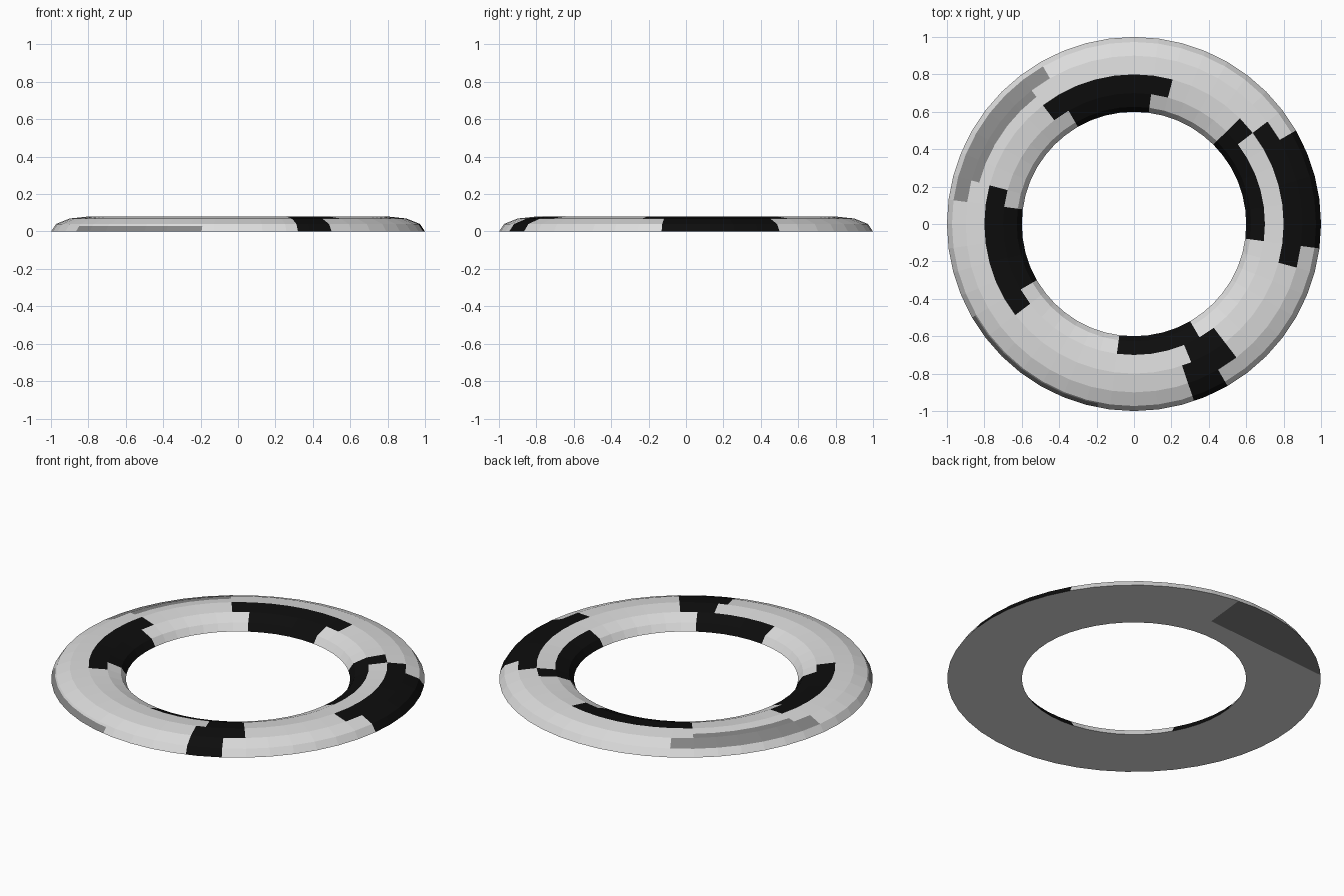
import bpy, bmesh, math
from mathutils import Vector

if "Cube" in bpy.data.objects:
    bpy.data.objects.remove(bpy.data.objects["Cube"])

SIDES, SUB = 48, 4          # facets round the ring, colour cuts per facet
STEP = 360 / SIDES


def material(name, v):
    m = bpy.data.materials.new(name)
    m.diffuse_color = (v, v, v, 1)
    m.use_nodes = True
    m.node_tree.nodes["Principled BSDF"].inputs["Base Color"].default_value = m.diffuse_color
    return m


# Half-round flattened profile, inner edge to outer edge, with its band number
def arc(deg):
    a = math.radians(deg)
    return (0.8 - 0.2 * math.cos(a), 0.08 * math.sin(a))


def mix(p, q, t):
    return tuple(a + (b - a) * t for a, b in zip(p, q))


base = [arc(30 * i) for i in range(7)]
profile = base[:4] + [mix(base[3], base[4], 0.57), base[4], base[5],
                      mix(base[5], base[6], 0.25), base[6]]
band_names = ["in0", "in1", "in2", "top_a", "top_b", "out4", "rim_a", "rim_b"]

# Painted patches: bands, start angle, end angle
INNER, SHOULDER, OUTER = ("in0", "in1"), ("top_a", "top_b"), ("out4", "rim_a", "rim_b")
BLACK = [
    (("in2",), 75, 127.5), (INNER, 82.5, 120),
    (("in2",), 165, 217.5), (INNER, 172.5, 210),
    (INNER, -7.5, 45), (("in2",), 37.5, 45),
    (SHOULDER, -15, 37.5), (OUTER, -7.5, 30),
    (INNER, 262.5, 300), (("in2",), 292.5, 307.5),
    (SHOULDER, 288.75, 307.5), (OUTER, 288.75, 300),
]
GREY = [(("top_b",), 127.5, 165), (("out4",), 120, 172.5), (("rim_b",), 210, 258.75)]


def painted(patches, band, ang):
    return any(band in b and (ang - s) % 360 < e - s for b, s, e in patches)


def ring_dir(k):
    # unit direction on the chord of a 48-sided ring
    i, j = divmod(k, SUB)
    a, b = math.radians(i * STEP), math.radians((i + 1) * STEP)
    t = j / SUB
    return (math.cos(a) * (1 - t) + math.cos(b) * t,
            math.sin(a) * (1 - t) + math.sin(b) * t)


bm = bmesh.new()
N = SIDES * SUB
grid = []
for k in range(N):
    dx, dy = ring_dir(k)
    grid.append([bm.verts.new((r * dx, r * dy, z)) for r, z in profile])

# Upper surface
for k in range(N):
    a, b = grid[k], grid[(k + 1) % N]
    ang = (k + 0.5) * STEP / SUB
    for i, band in enumerate(band_names):
        f = bm.faces.new((a[i], a[i + 1], b[i + 1], b[i]))
        f.material_index = (1 if painted(BLACK, band, ang)
                            else 2 if painted(GREY, band, ang) else 0)

# Flat underside, cut along a straight grey wedge
under = [bm.faces.new((grid[k][-1], grid[k][0], grid[(k + 1) % N][0], grid[(k + 1) % N][-1]))
         for k in range(N)]
corner = Vector((0.077, 0.736, 0))
end = Vector((-0.743, 0.669, 0))
n1 = Vector((end.y - corner.y, corner.x - end.x, 0)).normalized()   # outward of the chord
a = math.radians(84)
n2 = Vector((-math.sin(a), math.cos(a), 0))                         # past the radial edge
for n in (n1, n2):
    faces = [f for f in bm.faces if all(abs(v.co.z) < 1e-5 for v in f.verts)]
    geom = set(faces) | {e for f in faces for e in f.edges} | {v for f in faces for v in f.verts}
    bmesh.ops.bisect_plane(bm, geom=list(geom), plane_co=corner, plane_no=n, dist=1e-5)
for f in bm.faces:
    if all(abs(v.co.z) < 1e-5 for v in f.verts):
        c = f.calc_center_median() - corner
        f.material_index = 2 if c.dot(n1) > 0 and c.dot(n2) > 0 else 0

bmesh.ops.recalc_face_normals(bm, faces=bm.faces)
mesh = bpy.data.meshes.new("ring")
bm.to_mesh(mesh)
bm.free()
for m in (material("off_white", 0.72), material("black", 0.004), material("grey", 0.24)):
    mesh.materials.append(m)
bpy.context.collection.objects.link(bpy.data.objects.new("ring", mesh))
